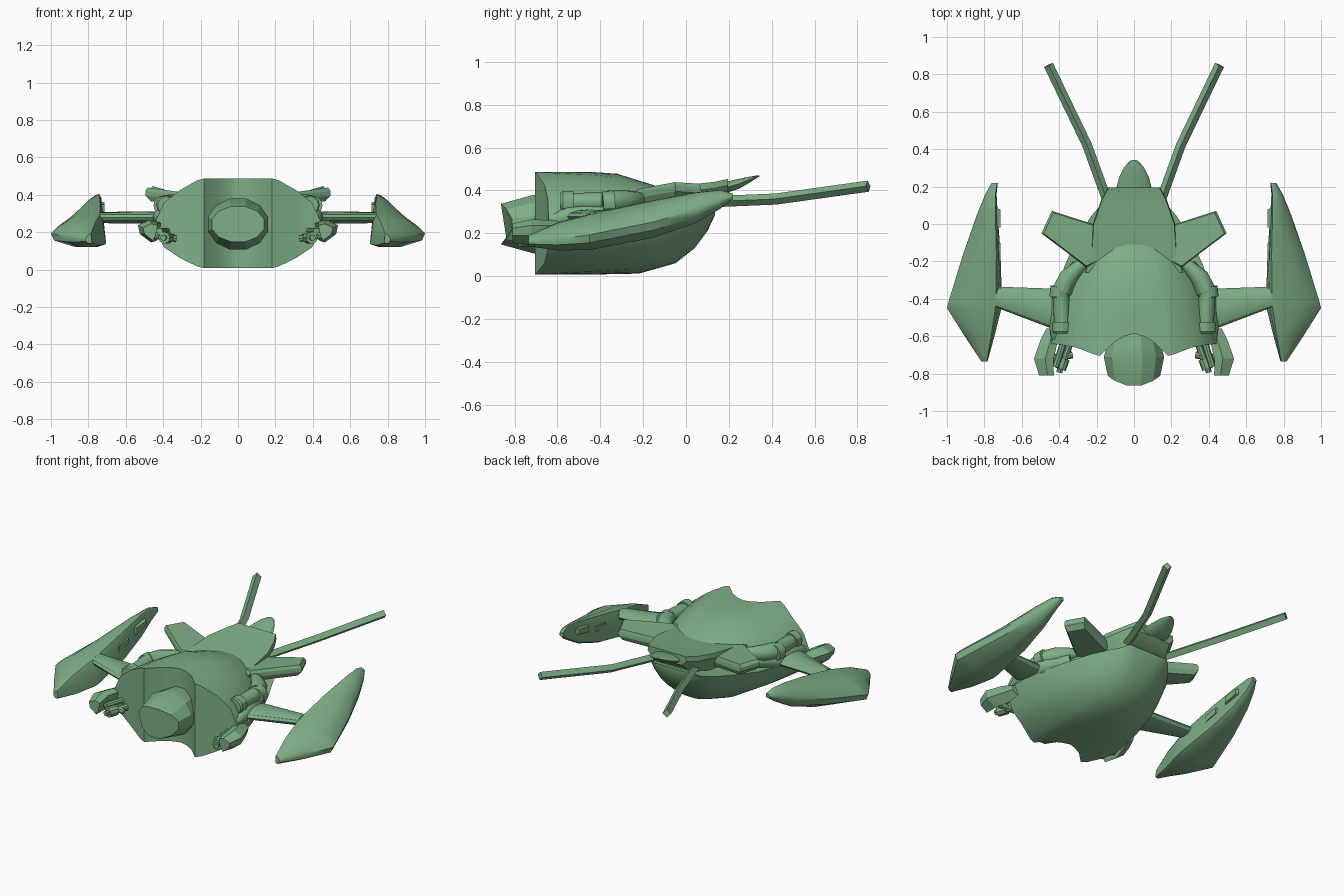
import bpy, bmesh, math
from mathutils import Vector

cube = bpy.data.objects.get("Cube")
if cube:
    bpy.data.objects.remove(cube, do_unlink=True)

green = bpy.data.materials.new("sage_green")
green.use_nodes = True
colour = (0.21, 0.43, 0.24, 1)
green.diffuse_color = colour
green.node_tree.nodes["Principled BSDF"].inputs["Base Color"].default_value = colour


def finish(name, bm, mirror=False, angle=30):
    """Turn a bmesh into a shaded, coloured object."""
    bmesh.ops.remove_doubles(bm, verts=bm.verts, dist=0.0005)
    bmesh.ops.recalc_face_normals(bm, faces=bm.faces)
    mesh = bpy.data.meshes.new(name)
    bm.to_mesh(mesh)
    bm.free()
    mesh.materials.append(green)
    ob = bpy.data.objects.new(name, mesh)
    bpy.context.collection.objects.link(ob)
    if mirror:
        ob.modifiers.new("mirror", 'MIRROR')
    bpy.ops.object.select_all(action='DESELECT')
    ob.select_set(True)
    bpy.context.view_layer.objects.active = ob
    bpy.ops.object.shade_smooth_by_angle(angle=math.radians(angle))


def loft(name, rings, mirror=False, angle=30):
    """Skin closed rings of equal length and cap both ends."""
    bm = bmesh.new()
    rows = [[bm.verts.new(p) for p in ring] for ring in rings]
    n = len(rows[0])
    for a, b in zip(rows, rows[1:]):
        for i in range(n):
            j = (i + 1) % n
            bm.faces.new((a[i], a[j], b[j], b[i]))
    bm.faces.new(rows[0])
    bm.faces.new(rows[-1])
    finish(name, bm, mirror, angle)


def rod(name, path, sides=12):
    """Mirrored tube through (point, radius) pairs."""
    pts = [Vector(p) for p, r in path]
    rings = []
    for i, (p, r) in enumerate(path):
        d = (pts[min(i + 1, len(pts) - 1)] - pts[max(i - 1, 0)]).normalized()
        u = d.cross(Vector((0, 0, 1))).normalized()
        v = u.cross(d)
        turn = [2 * math.pi * k / sides for k in range(sides)]
        rings.append([pts[i] + u * r * math.cos(t) + v * r * math.sin(t) for t in turn])
    loft(name, rings, True)


# Hull shells: domed grids over a flat rim, with a scalloped front
HALF = [(0, 1, .12), (.11, 1, .105), (.23, 1, .075), (.40, 1, 0), (.48, .96, .01),
        (.68, .76, .045), (.87, .5, .06), (1, 0, .065)]
SECTION = [(-u, v, s) for u, v, s in HALF[:0:-1]] + HALF


def shell(name, stations):
    bm = bmesh.new()
    rows = []
    for k, (y, w, rim, apex) in enumerate(stations):
        fade = (1, .5)[k] if k < 2 else 0
        rnd = min(1, k / 3)
        dome, base = [], []
        for u, v, scallop in SECTION:
            # The section grows rounder toward the back
            v = v * (1 - rnd) + rnd * (1 - abs(u) ** 2.4) ** .75
            yy = y + scallop * fade
            dome.append(bm.verts.new((u * w, yy, rim + (apex - rim) * v)))
            base.append(bm.verts.new((u * w, yy, rim)))
        rows.append((dome, base))
    cols = range(len(SECTION) - 1)
    for a, b in zip(rows, rows[1:]):
        for side in (0, 1):
            for i in cols:
                bm.faces.new((a[side][i], a[side][i + 1], b[side][i + 1], b[side][i]))
    for dome, base in (rows[0], rows[-1]):
        for i in cols:
            bm.faces.new((dome[i], dome[i + 1], base[i + 1], base[i]))
    finish(name, bm, angle=35)


shell("upper_hull", [(-.705, .455, .23, .487), (-.58, .445, .24, .487), (-.45, .41, .26, .487),
                     (-.32, .36, .28, .478), (-.20, .29, .31, .44), (-.12, .20, .34, .415),
                     (-.08, .12, .36, .40)])
shell("lower_hull", [(-.705, .455, .23, .008), (-.58, .45, .24, .008), (-.42, .43, .25, .008),
                     (-.22, .37, .26, .012), (-.05, .29, .28, .06), (.04, .23, .29, .13),
                     (.10, .18, .30, .21), (.135, .14, .32, .285)])

# Rear deck rising toward the tail
loft("rear_deck", [[(-w, y, zt), (w, y, zt), (w + .005, y, zt - .03), (w * .8, y, zb),
                    (-w * .8, y, zb), (-w - .005, y, zt - .03)]
                   for y, w, zt, zb in [(-.26, .26, .39, .28), (-.15, .225, .405, .29),
                                        (0, .215, .425, .30), (.13, .17, .44, .33),
                                        (.195, .135, .453, .39)]])
loft("tail_spike", [[(w * math.cos(t), y, z + h * math.sin(t))
                     for t in [math.pi * k / 5 for k in range(10)]]
                    for y, w, z, h in [(.05, .07, .395, .02), (.19, .095, .415, .028),
                                       (.25, .08, .432, .024), (.30, .055, .452, .014),
                                       (.33, .03, .464, .006), (.343, .01, .468, .003)]])

# Cockpit nose with a bowed flat front
loft("nose", [[(w * math.cos(t), y + bow * math.cos(t) ** 2, .243 + h * math.sin(t))
               for t in [2 * math.pi * (k + .5) / 12 for k in range(12)]]
              for y, w, h, bow in [(-.52, .13, .12, 0), (-.65, .15, .135, 0),
                                   (-.71, .167, .142, 0), (-.868, .145, .098, .06)]], angle=25)

# Outrigger pods: flat inside, bulging outside
POD = [(-.06, .08), (0, .85), (.06, 1), (.3, .98), (.65, .83), (.91, .58), (1, .42),
       (.94, .2), (.55, 0), (.08, 0)]
STATIONS = [(-.735, .785, .815, .14, .19), (-.60, .755, .905, .12, .25),
            (-.45, .725, 1, .122, .29), (-.41, .722, .99, .13, .30),
            (-.15, .725, .91, .18, .355), (.05, .735, .84, .25, .392),
            (.16, .738, .795, .315, .403), (.22, .73, .76, .36, .385)]
loft("side_pod", [[(xi + (xo - xi) * a, y, zb + (zt - zb) * b) for a, b in POD]
                  for y, xi, xo, zb, zt in STATIONS], True, 40)
for k, (y, z) in enumerate([(.03, .335), (-.15, .285)]):
    loft(f"pod_vent_{k + 1}", [[(x, y + dy * s, z + dz * s) for dy, dz in
                                [(-.06, -.04), (.06, -.01), (.06, .03), (-.06, .015)]]
                               for x, s in [(.75, 1), (.715, .8)]], True)

# Tapered struts carrying the pods
loft("strut", [[(x, y + d * math.cos(t), .278 + h * math.sin(t))
                for t in [math.pi * k / 6 for k in range(12)]]
               for x, y, d, h in [(.34, -.47, .12, .035), (.45, -.45, .105, .033),
                                  (.74, -.39, .055, .03)]], True)

# Shoulder engines
rod("engine_barrel", [((.385, -.585, .345), .045), ((.385, -.575, .345), .052),
                      ((.385, -.525, .345), .052), ((.385, -.525, .345), .042),
                      ((.39, -.39, .348), .045)])
rod("engine_collar", [((.40, -.39, .342), .052), ((.395, -.335, .345), .052)])
rod("engine_elbow", [((.385, -.36, .345), .054), ((.35, -.285, .352), .05),
                     ((.29, -.225, .36), .035), ((.25, -.20, .36), .02)])
rod("engine_fairing", [((.41, -.62, .26), .03), ((.41, -.55, .28), .045),
                       ((.39, -.36, .29), .05), ((.30, -.22, .31), .035)])

# Rear winglets: a bevelled body sloping down to the deck
WING = [(.18, -.01), (.22, 0), (.44, .07), (.495, -.05), (.25, -.235), (.18, -.20)]
mid = Vector((.31, -.07))
loft("rear_winglet", [[((p[0] - mid.x) * s + mid.x, (p[1] - mid.y) * s + mid.y,
                        z + (p[0] - .49) * .13) for p in WING]
                      for s, z in [(.85, .365), (1, .395), (1, .42), (.93, .438)]], True, 20)

# Trailing antennae
rod("antenna", [((.12, .06, .345), .026), ((.25, .42, .36), .026),
                ((.457, .85, .42), .026)], sides=4)

# Forward guns: angled shield, barrels and bracket
SHIELD = [(-.055, .025), (-.01, .04), (.05, .012), (.04, -.035), (-.02, -.08), (-.04, -.04)]
loft("gun_shield", [[(x + a * s, y, z + b * s) for a, b in SHIELD]
                    for x, y, z, s in [(.44, -.56, .22, .6), (.455, -.62, .225, .9),
                                       (.485, -.72, .225, 1), (.47, -.81, .215, .75)]], True, 20)
rod("gun_barrel", [((.32, -.56, .17), .022), ((.375, -.72, .17), .022),
                   ((.375, -.72, .17), .032), ((.395, -.775, .17), .032),
                   ((.395, -.775, .17), .016), ((.40, -.795, .17), .016)], sides=10)
rod("gun_bracket", [((.33, -.70, .165), .018), ((.45, -.72, .185), .022)], sides=8)
rod("gun_upper_barrel", [((.36, -.58, .205), .018), ((.42, -.765, .205), .018)], sides=8)
